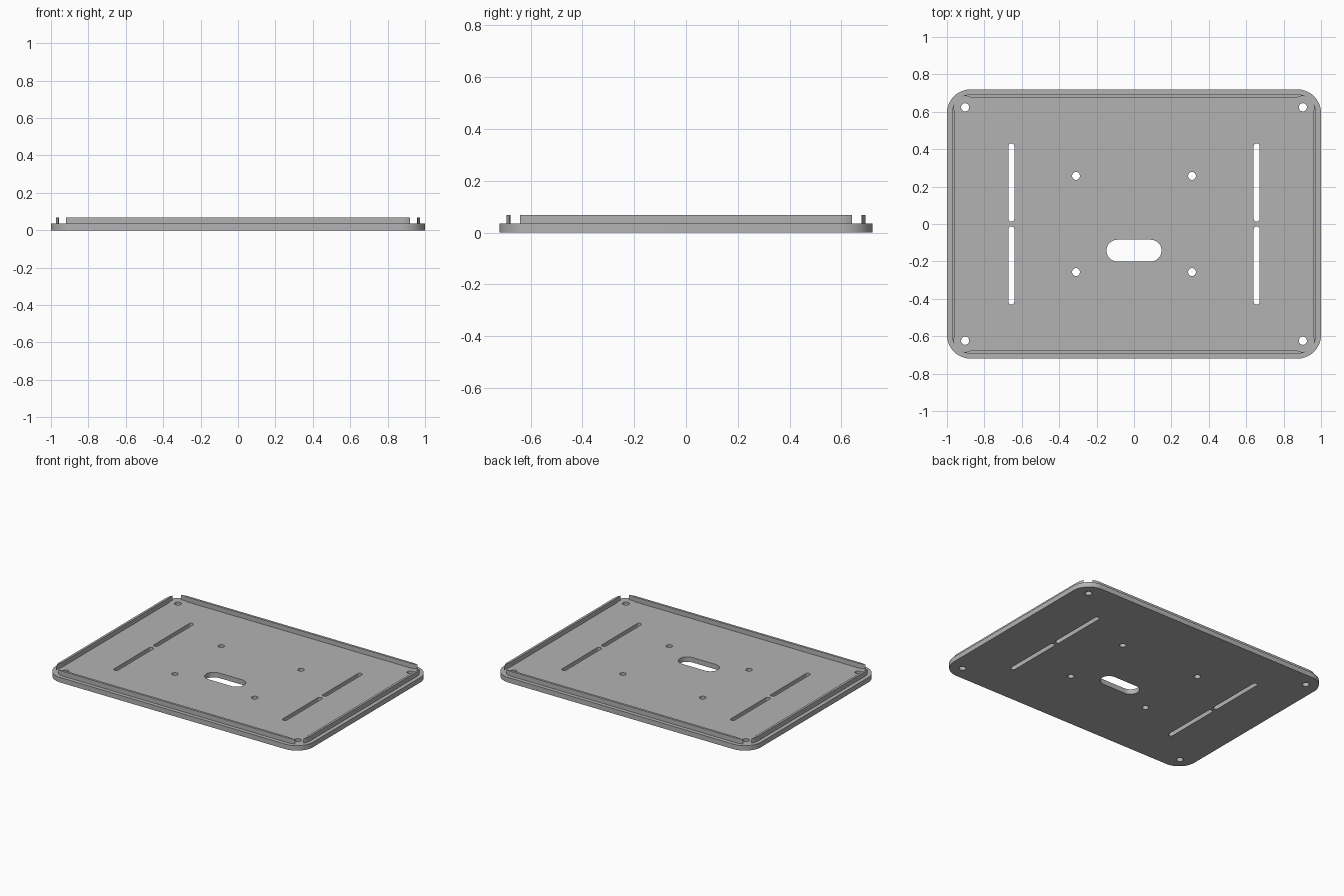
import bpy, bmesh
from math import cos, sin, pi, atan2, sqrt
from mathutils import Vector
from mathutils.geometry import intersect_sphere_sphere_2d

cube = bpy.data.objects.get("Cube")
if cube:
    bpy.data.objects.remove(cube, do_unlink=True)

HALF_X, HALF_Y, CORNER = 1.0, 0.72, 0.127
PLATE_TOP, RIB_TOP = 0.035, 0.068
RIB_INSET, RIB_WIDTH = 0.027, 0.016
SCREW = Vector((0.903, 0.624))
CLEARANCE = 0.06

grey = bpy.data.materials.new("plain grey")
grey.use_nodes = True
grey.diffuse_color = (0.45, 0.45, 0.45, 1)
grey.node_tree.nodes["Principled BSDF"].inputs["Base Color"].default_value = (0.45, 0.45, 0.45, 1)


def arc(centre, radius, start, end, steps):
    return [(centre[0] + radius * cos(start + (end - start) * i / steps),
             centre[1] + radius * sin(start + (end - start) * i / steps))
            for i in range(steps + 1)]


def rounded(cx, cy, hx, hy, r, steps=12):
    """Outline of a rectangle with round corners (slot or circle when r fills it)."""
    points = []
    for k, (sx, sy) in enumerate([(1, 1), (-1, 1), (-1, -1), (1, -1)]):
        points += arc((cx + sx * (hx - r), cy + sy * (hy - r)), r, k * pi / 2, (k + 1) * pi / 2, steps)
    clean = []
    for p in points:
        if not clean or (Vector(p) - Vector(clean[-1])).length > 1e-5:
            clean.append(p)
    if (Vector(clean[0]) - Vector(clean[-1])).length < 1e-5:
        clean.pop()
    return clean


def slab(name, outlines, bottom, top):
    """Solid from an outer outline and hole outlines."""
    curve = bpy.data.curves.new(name, "CURVE")
    curve.dimensions = "2D"
    curve.fill_mode = "BOTH"
    curve.extrude = (top - bottom) / 2
    for outline in outlines:
        spline = curve.splines.new("POLY")
        spline.points.add(len(outline) - 1)
        for point, (x, y) in zip(spline.points, outline):
            point.co = (x, y, 0, 1)
        spline.use_cyclic_u = True
    temp = bpy.data.objects.new(name + " outline", curve)
    bpy.context.collection.objects.link(temp)
    bpy.context.view_layer.update()
    mesh = bpy.data.meshes.new_from_object(temp.evaluated_get(bpy.context.evaluated_depsgraph_get()))
    bpy.data.objects.remove(temp, do_unlink=True)
    bpy.data.curves.remove(curve)
    bm = bmesh.new()
    bm.from_mesh(mesh)
    bmesh.ops.translate(bm, verts=bm.verts, vec=(0, 0, (top + bottom) / 2))
    bmesh.ops.remove_doubles(bm, verts=bm.verts, dist=1e-5)
    bmesh.ops.recalc_face_normals(bm, faces=bm.faces)
    bm.to_mesh(mesh)
    bm.free()
    mesh.name = name
    mesh.materials.clear()
    mesh.materials.append(grey)
    obj = bpy.data.objects.new(name, mesh)
    bpy.context.collection.objects.link(obj)
    bpy.ops.object.select_all(action="DESELECT")
    obj.select_set(True)
    bpy.context.view_layer.objects.active = obj
    bpy.ops.object.shade_smooth_by_angle(angle=pi / 6)
    return obj


# Base plate with screw holes, mounting holes, long slots and cable opening
holes = [rounded(0, -0.142, 0.147, 0.058, 0.058)]
for sx in (-1, 1):
    for sy in (-1, 1):
        holes.append(rounded(sx * SCREW.x, sy * SCREW.y, 0.022, 0.022, 0.022, 6))
        holes.append(rounded(sx * 0.31, sy * 0.257, 0.021, 0.021, 0.021, 6))
        holes.append(rounded(sx * 0.656, sy * 0.222, 0.016, 0.209, 0.016, 6))
slab("base_plate", [rounded(0, 0, HALF_X, HALF_Y, CORNER)] + holes, 0, PLATE_TOP)


def rib_outline(half_along, half_out, screw):
    """Rim rib along the first axis, its ends scooped out around the screws."""
    radius = CORNER - RIB_INSET
    centre = Vector((half_along - CORNER, half_out - CORNER))
    outer = half_out - RIB_INSET
    tip = max(intersect_sphere_sphere_2d(centre, radius, screw, CLEARANCE), key=lambda p: p[1])
    to_tip = Vector(tip) - centre
    end = arc(centre, radius, pi / 2, atan2(to_tip.y, to_tip.x), 8)
    rise = outer - RIB_WIDTH - screw.y
    run = -sqrt(CLEARANCE ** 2 - rise ** 2)
    back = Vector(tip) - screw
    end += arc(screw, CLEARANCE, atan2(back.y, back.x), atan2(rise, run), 10)[1:]
    return end + [(-u, v) for u, v in reversed(end)]


# Four rim ribs
long_rib = rib_outline(HALF_X, HALF_Y, SCREW)
short_rib = [(v, u) for u, v in rib_outline(HALF_Y, HALF_X, SCREW.yx)]
for name, outline, s in [("back_rib", long_rib, 1), ("front_rib", long_rib, -1),
                         ("left_rib", short_rib, 1), ("right_rib", short_rib, -1)]:
    slab(name, [[(s * x, s * y) for x, y in outline]], PLATE_TOP - 0.005, RIB_TOP)
